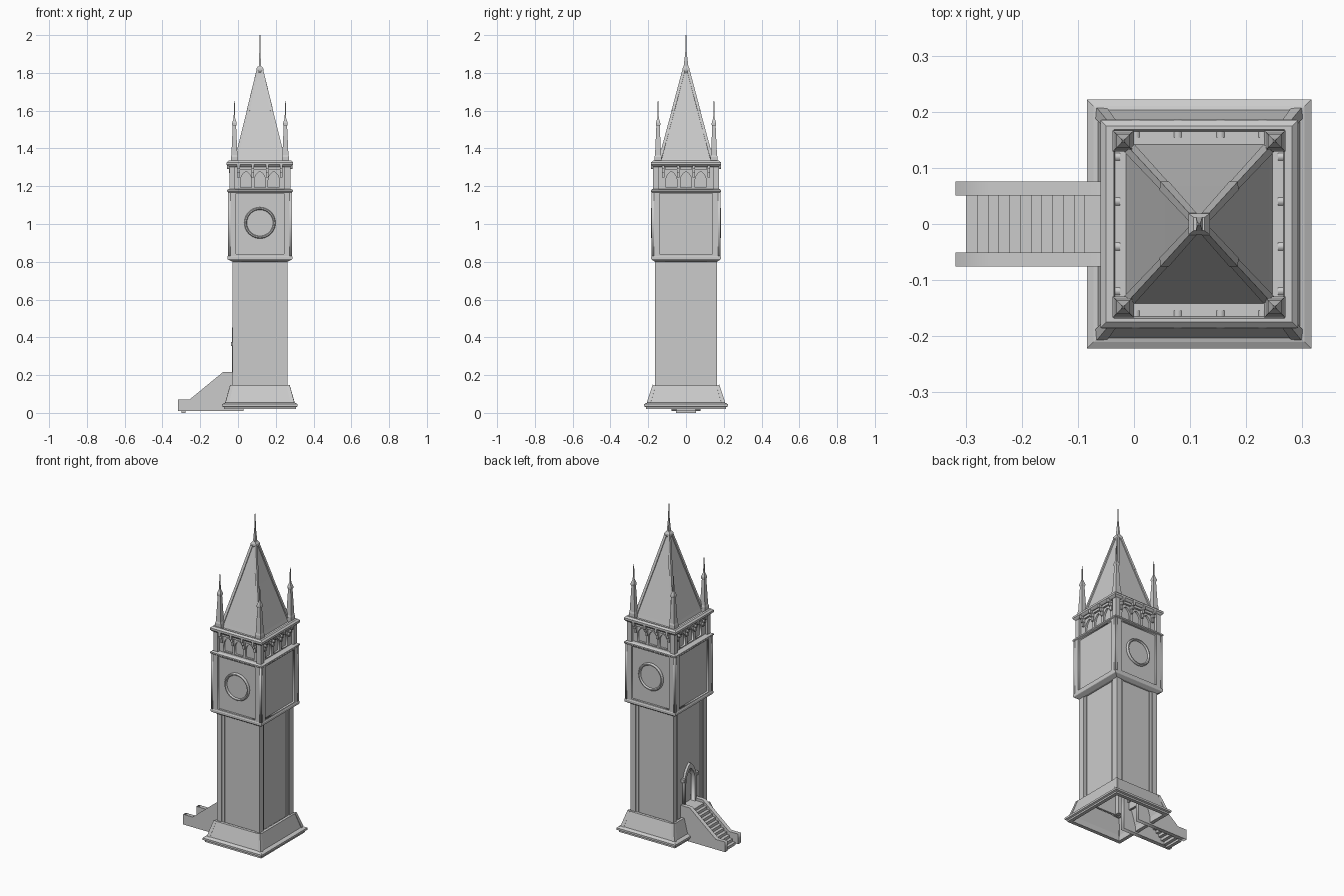
import bpy, bmesh
from math import pi, sin, cos, radians
from mathutils import Matrix, Vector

if "Cube" in bpy.data.objects:
    bpy.data.objects.remove(bpy.data.objects["Cube"])

CX = 0.116  # tower axis


def add(name, bm):
    bmesh.ops.recalc_face_normals(bm, faces=bm.faces)
    me = bpy.data.meshes.new(name)
    bm.to_mesh(me)
    bm.free()
    ob = bpy.data.objects.new(name, me)
    bpy.context.collection.objects.link(ob)
    return ob


def loft(name, levels, cx=CX, cy=0.0, cap=True):
    """Stack of rectangular rings (half x, half y, z)."""
    bm = bmesh.new()
    rings = [[bm.verts.new((cx + sx * hx, cy + sy * hy, z))
              for sx, sy in ((-1, -1), (1, -1), (1, 1), (-1, 1))] for hx, hy, z in levels]
    for a, b in zip(rings, rings[1:]):
        for i in range(4):
            j = (i + 1) % 4
            bm.faces.new((a[i], a[j], b[j], b[i]))
    if cap:
        bm.faces.new(rings[0])
        bm.faces.new(rings[-1])
    return add(name, bm)


def box(name, x0, x1, y0, y1, z0, z1):
    hx, hy = (x1 - x0) / 2, (y1 - y0) / 2
    return loft(name, [(hx, hy, z0), (hx, hy, z1)], (x0 + x1) / 2, (y0 + y1) / 2)


def side(k, d):
    """Local XY plane onto tower side k (0 front, 1 right, 2 back, 3 left) at distance d."""
    return (Matrix.Translation((CX, 0, 0)) @ Matrix.Rotation(k * pi / 2, 4, 'Z')
            @ Matrix.Rotation(pi / 2, 4, 'X') @ Matrix.Translation((0, 0, d)))


def plate(name, loops, thick, matrix):
    """Flat plate with holes; its outer face lies on the matrix plane."""
    cu = bpy.data.curves.new(name, 'CURVE')
    cu.dimensions, cu.fill_mode, cu.extrude = '2D', 'BOTH', thick / 2
    for pts in loops:
        sp = cu.splines.new('POLY')
        sp.points.add(len(pts) - 1)
        for p, (u, v) in zip(sp.points, pts):
            p.co = (u, v, 0, 1)
        sp.use_cyclic_u = True
    tmp = bpy.data.objects.new(name + "_tmp", cu)
    bpy.context.collection.objects.link(tmp)
    me = bpy.data.meshes.new_from_object(tmp.evaluated_get(bpy.context.evaluated_depsgraph_get()))
    bpy.data.objects.remove(tmp)
    me.transform(matrix @ Matrix.Translation((0, 0, -thick / 2)))
    ob = bpy.data.objects.new(name, me)
    bpy.context.collection.objects.link(ob)
    return ob


def rect(w, z0, z1):
    return [(-w, z0), (w, z0), (w, z1), (-w, z1)]


def arch(w, z0, zs, za, u=0.0, n=6):
    """Pointed arch outline: half width, foot, springing, apex."""
    k = (za - zs) / sin(pi / 3)
    arc = [(-w + 2 * w * cos(radians(60 * i / n)), zs + k * sin(radians(60 * i / n))) for i in range(n + 1)]
    pts = [(w, z0)] + arc + [(-x, z) for x, z in arc[-2::-1]] + [(-w, z0)]
    return [(u + x, z) for x, z in pts]


def beam(name, p, q, w0, w1):
    p, q = Vector(p), Vector(q)
    ob = loft(name, [(w0, w0, 0), (w1, w1, (q - p).length)], 0, 0)
    yaw = Matrix.Rotation(pi / 4, 4, 'Z')
    ob.data.transform(Matrix.Translation(p) @ (q - p).to_track_quat('Z', 'Y').to_matrix().to_4x4() @ yaw)
    return ob


CORNERS = [(sx, sy) for sx in (-1, 1) for sy in (-1, 1)]

# hollow flared base with corner ribs
loft("base_skirt", [(.140, .158, .145), (.168, .19, .055), (.168, .19, .02), (.19, .212, .02),
                    (.19, .212, .03), (.2, .222, .034), (.2, .222, .046), (.188, .21, .053),
                    (.18, .203, .055), (.157, .175, .145), (.140, .158, .145)], cap=False)
for sx, sy in CORNERS:
    beam("base_rib", (CX + sx * .174, sy * .197, .052), (CX + sx * .150, sy * .168, .145), .010, .008)

# shaft walls (doorway in the left one) and corner pilasters
for k in range(4):
    w, d = (.133, .151) if k % 2 == 0 else (.151, .133)
    loops = [rect(w, .14, .82)]
    if k == 3:
        loops.append(arch(.042, .2, .34, .42))
    plate("shaft_wall", loops, .012, side(k, d))
for sx, sy in CORNERS:
    for name, wx, wy, inset in (("shaft_pilaster", .032, .036, 0), ("shaft_bead", .042, .046, .006)):
        px, py = CX + sx * (.145 - inset), sy * (.163 - inset)
        qx, qy = px - sx * wx, py - sy * wy
        box(name, min(px, qx), max(px, qx), min(py, qy), max(py, qy), .14, .815)

# door with pointed surround and hood stops
plate("door", [arch(.046, .195, .34, .428)], .01, side(3, .115))
plate("door_surround", [arch(.056, .2, .345, .452), arch(.042, .199, .34, .42)], .022, side(3, .147))
for s in (-1, 1):
    box("hood_stop", CX - .153, CX - .13, s * .064 - .009, s * .064 + .009, .355, .375)

# clock stage: lower moulding, core, frames, upper moulding
loft("lower_moulding", [(.146, .164, .80), (.17, .182, .812), (.172, .184, .815), (.172, .184, .828), (.168, .18, .834)])
loft("clock_stage", [(.158, .170, .825), (.158, .170, 1.175)])
for k in range(4):
    w, d, o = (.17, .182, .127) if k % 2 == 0 else (.182, .17, .141)
    plate("stage_frame", [rect(w, .83, 1.175), rect(o, .84, 1.162)], .013, side(k, d))
loft("upper_moulding", [(.17, .182, 1.168), (.174, .186, 1.172), (.174, .186, 1.18), (.162, .176, 1.186)])

# clock rims and dials on front and back
for k in (0, 2):
    bm = bmesh.new()
    prof = [(.083, 0), (.083, .008), (.079, .014), (.073, .014), (.069, .008), (.069, .003)]
    rings = [[bm.verts.new((r * cos(2 * pi * i / 40), r * sin(2 * pi * i / 40) + 1.006, h))
              for i in range(40)] for r, h in prof]
    for a, b in zip(rings, rings[1:]):
        for i in range(40):
            j = (i + 1) % 40
            bm.faces.new((a[i], a[j], b[j], b[i]))
    bm.faces.new(rings[-1])
    ob = add("clock_dial", bm)
    ob.data.transform(side(k, .170))

# belfry: core, pointed arcade, brackets, corner posts
loft("belfry_core", [(.134, .146, 1.18), (.134, .146, 1.315)])
for k in range(4):
    w, d, s = (.145, .158, 1.0) if k % 2 == 0 else (.158, .145, 1.06)
    holes = [arch(.029, 1.192, 1.232, 1.278, u * .073 * s) for u in (-1, 0, 1)]
    plate("belfry_arcade", [rect(w, 1.18, 1.315)] + holes, .012, side(k, d))
    for u in (-.113, -.038, .038, .113):
        for z0, z1, out in ((1.245, 1.27, .01), (1.27, 1.29, .018), (1.29, 1.325, .028)):
            plate("bracket", [[(u * s + x, z) for x, z in rect(.007, z0, z1)]], out + .004, side(k, d + out))
    for u in (-1, 0, 1):
        plate("bracket_lintel", [[(u * .075 * s + x, z) for x, z in rect(.032, 1.288, 1.302)]], .016, side(k, d + .012))
for sx, sy in CORNERS:
    px, py = CX + sx * .146, sy * .160
    box("belfry_post", px - .015, px + .015, py - .015, py + .015, 1.18, 1.315)

# cornice with gutter
loft("cornice", [(.162, .174, 1.302), (.17, .18, 1.308), (.176, .185, 1.314), (.176, .185, 1.326),
                 (.166, .175, 1.335), (.152, .168, 1.335), (.150, .165, 1.325)])

# roof, hip ribs, cap and spire
ROOF = [(.132, .143, 1.32), (.125, .136, 1.345), (.062, .068, 1.6), (.012, .013, 1.81)]
loft("roof", ROOF)
for sx, sy in CORNERS:
    for a, b in zip(ROOF[1:], ROOF[2:]):
        beam("roof_rib", (CX + sx * a[0], sy * a[1], a[2]), (CX + sx * b[0], sy * b[1], b[2]), .008, .007)
loft("roof_cap", [(.014, .014, 1.80), (.019, .019, 1.812), (.019, .019, 1.822), (.010, .012, 1.835)])
loft("spire", [(.006, .013, 1.83), (.004, .006, 1.89), (.003, .003, 1.92), (.002, .002, 2.0)])

# corner pinnacles
for sx, sy in CORNERS:
    loft("pinnacle", [(h, h, z) for h, z in ((.019, 1.32), (.019, 1.355), (.016, 1.365), (.009, 1.52), (.012, 1.525),
                                             (.012, 1.535), (.004, 1.56), (.0015, 1.65))], CX + sx * .135, sy * .148)

# staircase on the left: open treads between two side walls
for i in range(12):
    x, top = -.299 + .0192 * i, .0168 * (i + 1)
    box("stair_tread", x, x + .0212, -.053, .053, max(0, top - .021), top)
box("stair_landing", -.07, .005, -.053, .053, .185, .2016)
WALL = [(-.318, .01), (.03, .01), (.03, .217), (-.078, .217), (-.255, .072), (-.318, .072)]
for y in (.0635, -.0635):
    plate("stair_wall", [[(x - CX, z) for x, z in WALL]], .025, side(0, y + .0125))
